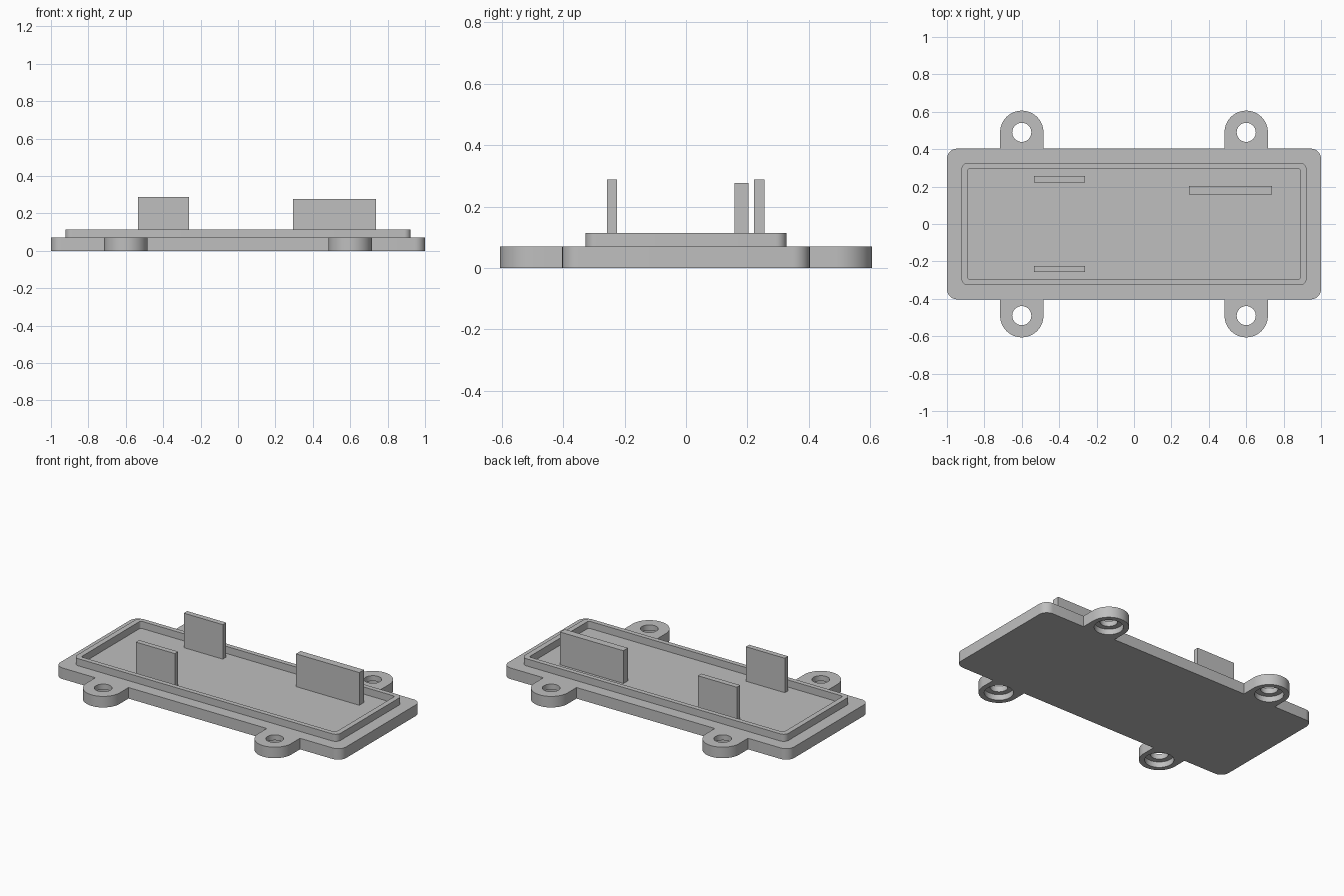
import bpy, bmesh
from math import pi, cos, sin, radians

cube = bpy.data.objects.get("Cube")
if cube:
    bpy.data.objects.remove(cube, do_unlink=True)

grey = bpy.data.materials.new("plain grey")
grey.use_nodes = True
colour = (0.52, 0.52, 0.52, 1)
grey.diffuse_color = colour
grey.node_tree.nodes["Principled BSDF"].inputs["Base Color"].default_value = colour

HALF_X, HALF_Y, PLATE = 1.0, 0.403, 0.07
EAR_X, EAR_Y, EAR_R = 0.6, 0.49, 0.116
RIM_TOP = 0.115


def arc(cx, cy, r, start, end, steps):
    return [(cx + r * cos(start + (end - start) * i / steps),
             cy + r * sin(start + (end - start) * i / steps)) for i in range(steps + 1)]


def rounded_rect(hx, hy, r):
    """Counter-clockwise outline, starting at the bottom left corner."""
    pts = []
    for sx, sy, a in ((-1, -1, pi), (1, -1, 1.5 * pi), (1, 1, 0), (-1, 1, pi / 2)):
        pts += arc(sx * (hx - r), sy * (hy - r), r, a, a + pi / 2, 8)
    return pts


def finish(name, bm):
    bmesh.ops.recalc_face_normals(bm, faces=bm.faces)
    mesh = bpy.data.meshes.new(name)
    bm.to_mesh(mesh)
    bm.free()
    mesh.materials.append(grey)
    obj = bpy.data.objects.new(name, mesh)
    bpy.context.collection.objects.link(obj)
    return obj


def prism(name, outline, z0, z1):
    bm = bmesh.new()
    face = bm.faces.new([bm.verts.new((x, y, z0)) for x, y in outline])
    top = bmesh.ops.extrude_face_region(bm, geom=[face])["geom"]
    bmesh.ops.translate(bm, vec=(0, 0, z1 - z0),
                        verts=[v for v in top if isinstance(v, bmesh.types.BMVert)])
    return finish(name, bm)


def smooth(obj):
    bpy.ops.object.select_all(action="DESELECT")
    obj.select_set(True)
    bpy.context.view_layer.objects.active = obj
    bpy.ops.object.shade_smooth_by_angle(angle=radians(30))


# Base plate with its four ears in a single outline
rect = rounded_rect(HALF_X, HALF_Y, 0.055)
half = len(rect) // 2


def ear_pair(side):
    pts = []
    for x in (-EAR_X * -side, EAR_X * -side):
        start = 0 if side > 0 else pi
        pts += [(x + side * EAR_R, side * HALF_Y)]
        pts += arc(x, side * EAR_Y, EAR_R, start, start + pi, 32)
        pts += [(x - side * EAR_R, side * HALF_Y)]
    return pts


corner = half // 2
outline = rect[:corner] + ear_pair(-1) + rect[corner:3 * corner] + ear_pair(1) + rect[3 * corner:]
plate = prism("base_plate", outline, 0, PLATE)

# Screw holes, wider from below for the screw heads
for label, radius, top in (("screw_hole", 0.051, 0.2), ("screw_head_recess", 0.084, 0.036)):
    for sx in (-1, 1):
        for sy in (-1, 1):
            cutter = prism(label + "_cutter",
                           arc(sx * EAR_X, sy * EAR_Y, radius, 0, 2 * pi, 40)[:-1], -0.1, top)
            cutter.hide_render = True
            mod = plate.modifiers.new(label, "BOOLEAN")
            mod.operation, mod.solver, mod.object = "DIFFERENCE", "EXACT", cutter
            bpy.context.view_layer.objects.active = plate
            bpy.ops.object.modifier_apply(modifier=mod.name)
            bpy.data.objects.remove(cutter, do_unlink=True)
smooth(plate)

# Raised rim, an open-bottomed ring standing on the plate
bm = bmesh.new()
outer, inner = rounded_rect(0.923, 0.327, 0.035), rounded_rect(0.89, 0.297, 0.015)
loops = [[bm.verts.new((x, y, z)) for x, y in pts] for pts, z in
         ((outer, PLATE), (outer, RIM_TOP), (inner, RIM_TOP), (inner, PLATE))]
for a, b in zip(loops, loops[1:]):
    for i in range(len(a)):
        j = (i + 1) % len(a)
        bm.faces.new((a[i], a[j], b[j], b[i]))
smooth(finish("raised_rim", bm))


# Upright tabs on the plate
def tab(name, x0, x1, y0, y1, top):
    prism(name, [(x0, y0), (x1, y0), (x1, y1), (x0, y1)], PLATE, top)


tab("small_tab_front", -0.535, -0.262, -0.257, -0.224, 0.288)
tab("small_tab_back", -0.535, -0.262, 0.222, 0.256, 0.288)
tab("wide_tab", 0.295, 0.738, 0.158, 0.204, 0.277)
